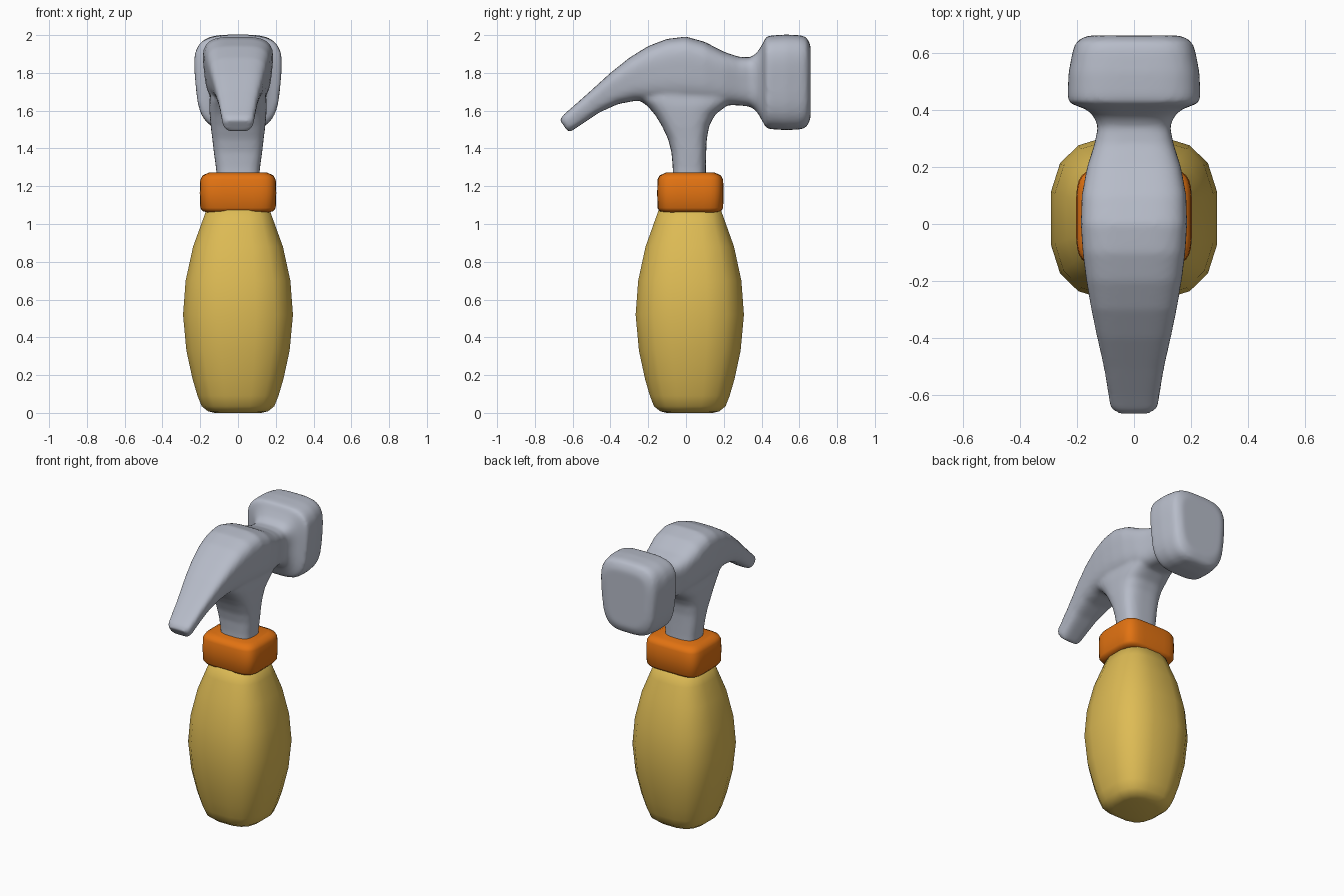
import bpy, bmesh, math

if "Cube" in bpy.data.objects:
    bpy.data.objects.remove(bpy.data.objects["Cube"])


def material(name, rgb):
    m = bpy.data.materials.new(name)
    m.diffuse_color = (*rgb, 1)
    m.use_nodes = True
    m.node_tree.nodes["Principled BSDF"].inputs["Base Color"].default_value = m.diffuse_color
    return m


STEEL = material("steel grey", (0.47, 0.50, 0.58))
ORANGE = material("collar orange", (0.76, 0.17, 0.006))
YELLOW = material("handle yellow", (0.73, 0.50, 0.09))


def spow(v, p):
    return math.copysign(abs(v) ** p, v)


def loft(bm, sections, n, power, taper=0.0):
    """Skin of superellipse rings. Each section is (ay, az, by, bz, half width in x):
    the ring spans the line a-b in the yz plane; taper widens it toward a."""
    rings = []
    for ay, az, by, bz, w in sections:
        ring = []
        for i in range(n):
            t = 2 * math.pi * (i + 0.5) / n
            s = spow(math.sin(t), 2 / power)
            x = spow(math.cos(t), 2 / power) * w * (1 + taper * s)
            ring.append(bm.verts.new((x, (ay + by) / 2 + s * (ay - by) / 2,
                                      (az + bz) / 2 + s * (az - bz) / 2)))
        rings.append(ring)
    faces = []
    for r, q in zip(rings, rings[1:]):
        for i in range(n):
            j = (i + 1) % n
            faces.append(bm.faces.new((r[i], r[j], q[j], q[i])))
    faces.append(bm.faces.new(rings[0][::-1]))
    faces.append(bm.faces.new(rings[-1]))
    bmesh.ops.recalc_face_normals(bm, faces=faces)


def finish(bm, name, mat):
    for f in bm.faces:
        f.smooth = True
    me = bpy.data.meshes.new(name)
    bm.to_mesh(me)
    bm.free()
    me.materials.append(mat)
    ob = bpy.data.objects.new(name, me)
    bpy.context.collection.objects.link(ob)
    return ob


def upright(profile, y0):
    """Sections for a vertical part: profile rows are (z, half x, half y)."""
    return [(y0 + hy, z, y0 - hy, z, hx) for z, hx, hy in profile]


# handle: bulging grip
grip = [(0, .125), (.008, .16), (.035, .195), (.09, .217), (.18, .244), (.33, .277),
        (.52, .295), (.70, .281), (.88, .241), (1.0, .197), (1.1, .16)]
bm = bmesh.new()
loft(bm, upright([(z, r, r * .985) for z, r in grip], .02), 16, 2.85)
finish(bm, "handle", YELLOW)

# collar: rounded square ring
ring = [(1.062, .165, .14), (1.068, .188, .163), (1.085, .20, .174), (1.165, .203, .176),
        (1.235, .20, .174), (1.257, .188, .163), (1.272, .155, .13)]
bm = bmesh.new()
loft(bm, upright(ring, .023), 32, 5)
finish(bm, "collar", ORANGE)

# head: claw, body, neck and striking block along y
head = [(-.668, 1.55, -.622, 1.485, .068), (-.652, 1.575, -.605, 1.493, .083),
        (-.60, 1.62, -.55, 1.53, .09), (-.51, 1.70, -.46, 1.59, .105),
        (-.40, 1.80, -.36, 1.635, .128), (-.30, 1.88, -.27, 1.652, .147),
        (-.20, 1.942, -.18, 1.65, .163), (-.10, 1.98, -.09, 1.645, .175),
        (0, 1.992, 0, 1.64, .181), (.10, 1.964, .10, 1.635, .178),
        (.20, 1.912, .20, 1.63, .16), (.28, 1.885, .28, 1.628, .135),
        (.34, 1.882, .34, 1.622, .123), (.375, 1.905, .375, 1.595, .135),
        (.40, 1.945, .40, 1.552, .16), (.425, 1.992, .425, 1.507, .224),
        (.45, 1.998, .45, 1.502, .226), (.53, 2.003, .53, 1.497, .223),
        (.61, 1.999, .61, 1.501, .208), (.64, 1.987, .64, 1.515, .196),
        (.66, 1.945, .66, 1.56, .16)]
bm = bmesh.new()
loft(bm, head, 48, 3.6, .1)

# shaft: rises from the collar and flares into the head
shaft = [(-.07, .105, 1.22, .11), (-.07, .105, 1.30, .117), (-.077, .107, 1.38, .128),
         (-.095, .11, 1.45, .136), (-.128, .123, 1.52, .145), (-.165, .155, 1.58, .15),
         (-.205, .215, 1.625, .153), (-.25, .27, 1.66, .15), (-.2, .2, 1.75, .14)]
loft(bm, [(b, z, a, z, w) for a, b, z, w in shaft], 40, 3.2)
ob = finish(bm, "hammer_head", STEEL)

# fuse head and shaft into one smooth casting
rm = ob.modifiers.new("fuse", 'REMESH')
rm.mode = 'VOXEL'
rm.voxel_size = 0.013
rm.use_smooth_shade = True
sm = ob.modifiers.new("soften", 'SMOOTH')
sm.factor = 0.5
sm.iterations = 6
